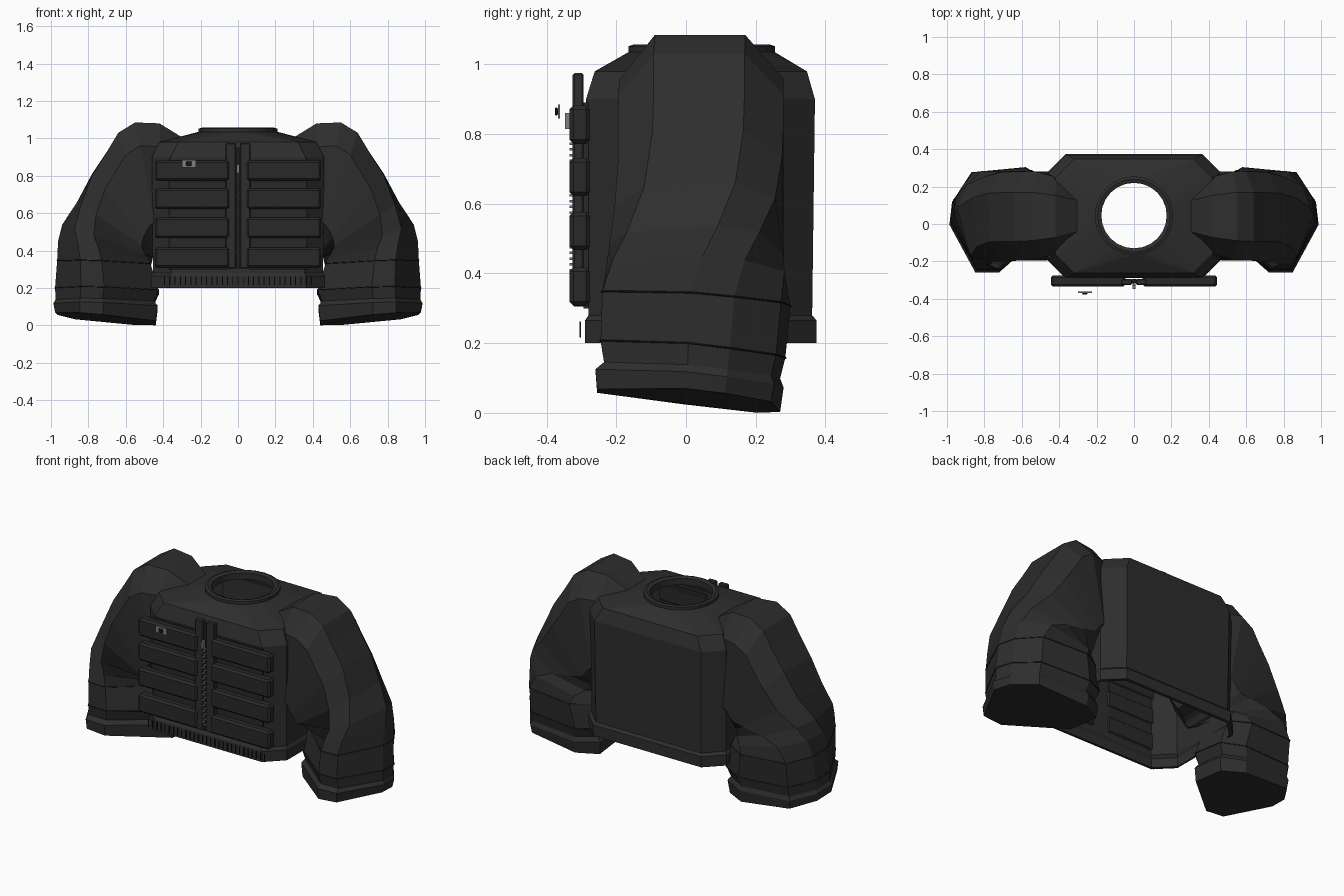
import bpy, bmesh, math
from mathutils import Vector

if "Cube" in bpy.data.objects:
    bpy.data.objects.remove(bpy.data.objects["Cube"])


def material(name, rgb):
    m = bpy.data.materials.new(name)
    m.diffuse_color = (*rgb, 1)
    m.use_nodes = True
    m.node_tree.nodes["Principled BSDF"].inputs["Base Color"].default_value = m.diffuse_color
    return m


CLOTH = material("charcoal cloth", (0.027, 0.027, 0.027))
POUCH = material("dark pouch cloth", (0.022, 0.022, 0.022))
TRIM = material("black trim", (0.012, 0.012, 0.012))
METAL = material("grey metal", (0.2, 0.21, 0.23))


def finish(bm, name, mat):
    bmesh.ops.recalc_face_normals(bm, faces=bm.faces)
    me = bpy.data.meshes.new(name)
    bm.to_mesh(me)
    bm.free()
    me.materials.append(mat)
    ob = bpy.data.objects.new(name, me)
    bpy.context.collection.objects.link(ob)
    return ob


def add_box(bm, x, y, z):
    """Box from (min, max) ranges."""
    r = bmesh.ops.create_cube(bm, size=1)
    for v in r["verts"]:
        v.co = [a + (b - a) * (c + 0.5) for (a, b), c in zip((x, y, z), v.co)]


def box(name, x, y, z, mat, bevel=0):
    bm = bmesh.new()
    add_box(bm, x, y, z)
    if bevel:
        bmesh.ops.bevel(bm, geom=bm.edges[:], offset=bevel, segments=1, affect='EDGES')
    return finish(bm, name, mat)


def skin(bm, loops):
    """Join equal rings with quads and return the vertex rings."""
    rings = [[bm.verts.new(p) for p in lp] for lp in loops]
    for a, b in zip(rings, rings[1:]):
        n = len(a)
        for i in range(n):
            bm.faces.new((a[i], a[(i + 1) % n], b[(i + 1) % n], b[i]))
    return rings


def ring_edges(bm, ring):
    return [bm.edges.get((ring[i], ring[(i + 1) % len(ring)])) for i in range(len(ring))]


# Torso: chamfered tube, open at the hem, with a round neck hole
def octagon(hx, y0, y1, z, c=0.1):
    return [(hx - c, y0, z), (hx, y0 + c, z), (hx, y1 - c, z), (hx - c, y1, z),
            (-hx + c, y1, z), (-hx, y1 - c, z), (-hx, y0 + c, z), (-hx + c, y0, z)]


NECK_Y = 0.045


def circle(r, z, n=24):
    return [(r * math.cos(i * math.tau / n), NECK_Y + r * math.sin(i * math.tau / n), z)
            for i in range(n)]


bm = bmesh.new()
body = skin(bm, [octagon(0.455, -0.275, 0.355, 0.2), octagon(0.465, -0.29, 0.375, 0.2),
                 octagon(0.465, -0.29, 0.375, 0.265), octagon(0.455, -0.28, 0.362, 0.28),
                 octagon(0.46, -0.287, 0.37, 0.9), octagon(0.42, -0.262, 0.347, 0.98)])
neck = skin(bm, [circle(0.21, 1.035), circle(0.21, 1.052), circle(0.195, 1.057),
                 circle(0.175, 1.05), circle(0.175, 1.01)])
bmesh.ops.bridge_loops(bm, edges=ring_edges(bm, body[-1]) + ring_edges(bm, neck[0]))
finish(bm, "torso", CLOTH)

# Sleeve section at the shoulder and at the cuff, in (outward, back) units;
# the section twists towards the front on its way down
UPPER = [(1, -.57), (1, .53), (.62, 1), (-.6, 1), (-1, .5), (-1, -.5), (-.6, -1), (.62, -1)]
LOWER = [(.5, -1), (1, -.05), (.95, .4), (.6, .9), (-.55, 1), (-1, .75), (-1, -.05), (.05, -1)]
# Rings: outer (x, z), inner (x, z), y range, twist, back tilt
RINGS = [
    (0.29, 1.00, 0.33, 0.45, -0.10, 0.19, 0, 0),
    (0.42, 1.08, 0.40, 0.43, -0.16, 0.25, 0, 0),
    (0.55, 1.085, 0.42, 0.42, -0.19, 0.28, 0, 0),
    (0.64, 1.03, 0.43, 0.41, -0.195, 0.28, 0, 0),
    (0.70, 0.93, 0.435, 0.40, -0.195, 0.28, 0, 0),
    (0.78, 0.81, 0.44, 0.39, -0.195, 0.28, 0.03, 0),
    (0.86, 0.66, 0.45, 0.38, -0.205, 0.285, 0.2, 0),
    (0.94, 0.54, 0.455, 0.365, -0.22, 0.295, 0.55, 0.03),
    (0.962, 0.45, 0.46, 0.35, -0.23, 0.305, 0.85, 0.06),
    (0.967, 0.345, 0.468, 0.33, -0.24, 0.30, 1, 0.1),
    (0.978, 0.20, 0.425, 0.19, -0.245, 0.285, 1, 0.13),
    (0.975, 0.138, 0.45, 0.13, -0.235, 0.27, 1, 0.13),
    (0.987, 0.118, 0.43, 0.105, -0.26, 0.28, 1, 0.13),
    (0.978, 0.07, 0.44, 0.024, -0.255, 0.27, 1, 0.12),
]


def sleeve_ring(row, side, grow=1.0):
    ox, oz, ix, iz, y0, y1, twist, tilt = row
    c = Vector(((ox + ix) / 2, (oz + iz) / 2))
    h = (Vector((ox, oz)) - c) * grow
    yc, yh = (y0 + y1) / 2, (y1 - y0) / 2 * grow
    out = []
    for up, low in zip(UPPER, LOWER):
        a, b = Vector(up).lerp(Vector(low), twist)
        p = c + h * a
        out.append((side * p.x, yc + b * yh, p.y - tilt * yh * (b if b > 0 else 0.3 * b)))
    return out


def cord(name, points, radius):
    cu = bpy.data.curves.new(name, 'CURVE')
    cu.dimensions = '3D'
    cu.bevel_depth = radius
    cu.bevel_resolution = 0
    sp = cu.splines.new('POLY')
    sp.points.add(len(points) - 1)
    for q, p in zip(sp.points, points):
        q.co = (*p, 1)
    sp.use_cyclic_u = True
    cu.materials.append(TRIM)
    bpy.context.collection.objects.link(bpy.data.objects.new(name, cu))


for side, label in ((1, "left"), (-1, "right")):
    bm = bmesh.new()
    rings = skin(bm, [sleeve_ring(r, side) for r in RINGS])
    bm.faces.new(rings[0])
    bm.faces.new(rings[-1])
    finish(bm, label + "_sleeve", CLOTH)
    # Seam cords round the lower sleeve
    for k in (9, 10):
        cord(f"{label}_sleeve_seam_{k - 8}", sleeve_ring(RINGS[k], side, 1.006), 0.0025)

    # Pouches in four rows, over a thin backing panel
    def span(a, b):
        return (min(side * a, side * b), max(side * a, side * b))
    box(label + "_backing_panel", span(0.06, 0.37), (-0.294, -0.28), (0.3, 0.89), POUCH)
    for i, z in enumerate((0.307, 0.467, 0.622, 0.772)):
        box(f"{label}_pouch_{i + 1}", span(0.045, 0.445), (-0.335, -0.275), (z, z + 0.11),
            POUCH, 0.012)
    # Zip placket
    box(label + "_placket", span(0.01, 0.066), (-0.325, -0.294), (0.305, 0.975), CLOTH, 0.005)

# Zip teeth, pull and tape
box("zip_tape", (-0.012, 0.012), (-0.315, -0.294), (0.305, 0.95), TRIM)
bm = bmesh.new()
for i in range(30):
    x = 0.004 * (-1) ** i
    z = 0.34 + i * 0.0165
    add_box(bm, (x - 0.005, x + 0.005), (-0.335, -0.315), (z, z + 0.007))
finish(bm, "zip_teeth", METAL)
box("zip_pull", (-0.008, 0.008), (-0.347, -0.325), (0.815, 0.86), METAL)

# Chest badge with a dark centre
box("badge", (-0.3, -0.225), (-0.368, -0.361), (0.845, 0.885), METAL)
box("badge_centre", (-0.277, -0.248), (-0.376, -0.368), (0.853, 0.877), TRIM, 0.003)

# Ribbing along the hem
bm = bmesh.new()
for i in range(29):
    x = -0.392 + i * 0.028
    add_box(bm, (x - 0.0025, x + 0.0025), (-0.306, -0.302), (0.217, 0.262))
finish(bm, "hem_ribs", TRIM)
